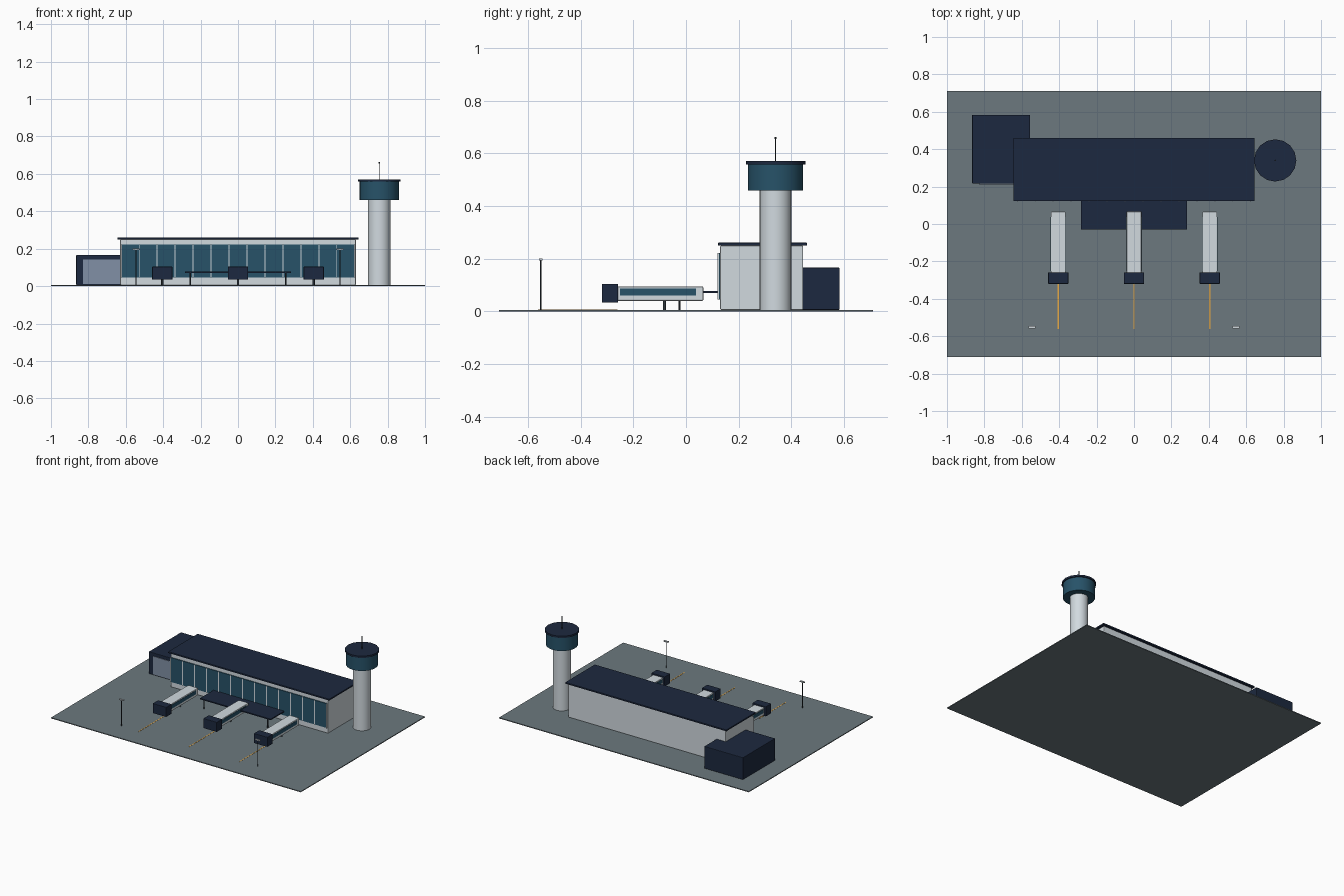
import bpy, math

if "Cube" in bpy.data.objects:
    bpy.data.objects.remove(bpy.data.objects["Cube"])

def mat(name, rgb):
    m = bpy.data.materials.new(name)
    m.diffuse_color = (*rgb, 1)
    m.use_nodes = True
    m.node_tree.nodes["Principled BSDF"].inputs["Base Color"].default_value = m.diffuse_color
    return m

NAVY = mat("navy", (0.012, 0.022, 0.05))
GLASS = mat("glass", (0.02, 0.085, 0.14))
WHITE = mat("white", (0.64, 0.70, 0.74))
APRON = mat("apron", (0.15, 0.19, 0.21))
DOOR = mat("door", (0.22, 0.28, 0.38))
DARK = mat("dark_metal", (0.03, 0.04, 0.05))
AMBER = mat("amber", (0.8, 0.4, 0.06))

def box(name, x, y, z, m, bevel=0):
    """Box from (min, max) ranges on each axis."""
    bpy.ops.mesh.primitive_cube_add(size=1, location=[(a + b) / 2 for a, b in (x, y, z)])
    o = bpy.context.object
    o.name = name
    o.scale = [b - a for a, b in (x, y, z)]
    bpy.ops.object.transform_apply(location=False, rotation=False, scale=True)
    o.data.materials.append(m)
    if bevel:
        b = o.modifiers.new("bevel", 'BEVEL')
        b.width, b.segments = bevel, 2
    return o

def cyl(name, x, y, z, r, m, sides=24, r_top=None):
    bpy.ops.mesh.primitive_cone_add(vertices=sides, radius1=r, radius2=r_top or r,
                                    depth=z[1] - z[0], location=(x, y, (z[0] + z[1]) / 2))
    o = bpy.context.object
    o.name = name
    o.data.materials.append(m)
    bpy.ops.object.shade_smooth_by_angle(angle=math.radians(40))
    return o

G = 0.006  # apron thickness
box("apron", (-1, 1), (-0.71, 0.71), (0, G), APRON)

# Terminal hall
box("terminal_body", (-0.63, 0.63), (0.13, 0.445), (G, 0.25), WHITE, 0.004)
box("terminal_roof", (-0.645, 0.645), (0.122, 0.46), (0.25, 0.261), NAVY, 0.002)
box("front_glazing", (-0.625, 0.625), (0.124, 0.134), (0.046, 0.222), GLASS)
for i in range(14):
    x = -0.624 + i * 0.096
    box("mullion", (x - 0.0025, x + 0.0025), (0.12, 0.126), (0.046, 0.222), WHITE)

# Side annex with its large door
box("annex", (-0.865, -0.555), (0.216, 0.584), (G, 0.166), NAVY, 0.003)
box("annex_door", (-0.83, -0.59), (0.212, 0.22), (0.012, 0.143), DOOR)

# Entrance canopy
box("canopy", (-0.283, 0.283), (-0.03, 0.128), (0.07, 0.078), NAVY)
for s in (-1, 1):
    cyl("canopy_post", s * 0.255, -0.024, (G, 0.071), 0.004, DARK, 8)

# Boarding bridges and lead-in lines
for x in (-0.405, 0, 0.405):
    box("bridge_tunnel", (x - 0.04, x + 0.04), (-0.262, 0.066), (0.04, 0.095), WHITE, 0.005)
    box("bridge_head", (x - 0.054, x + 0.054), (-0.32, -0.258), (0.034, 0.104), NAVY, 0.002)
    for s in (-1, 1):
        c = x + s * 0.04
        box("bridge_window", (c - 0.002, c + 0.002), (-0.25, 0.038), (0.06, 0.087), GLASS)
    cyl("bridge_leg", x, -0.082, (G, 0.042), 0.006, DARK, 10)
    box("lead_in_line", (x - 0.003, x + 0.003), (-0.562, -0.26), (G - 0.001, G + 0.001), AMBER)

# Control tower
TX, TY = 0.755, 0.34
cyl("tower_shaft", TX, TY, (G, 0.462), 0.06, WHITE)
cyl("tower_cab", TX, TY, (0.46, 0.56), 0.105, GLASS)
cyl("tower_roof", TX, TY, (0.558, 0.571), 0.113, NAVY, 16)
cyl("tower_antenna", TX, TY, (0.57, 0.66), 0.0022, DARK, 8)
cyl("antenna_tip", TX, TY, (0.655, 0.663), 0.004, DARK, 8)

# Apron floodlights
for s in (-1, 1):
    x = s * 0.545
    cyl("light_pole", x, -0.552, (G, 0.196), 0.003, DARK, 8)
    box("light_head", (x - 0.018, x + 0.018), (-0.558, -0.546), (0.193, 0.2), WHITE)
